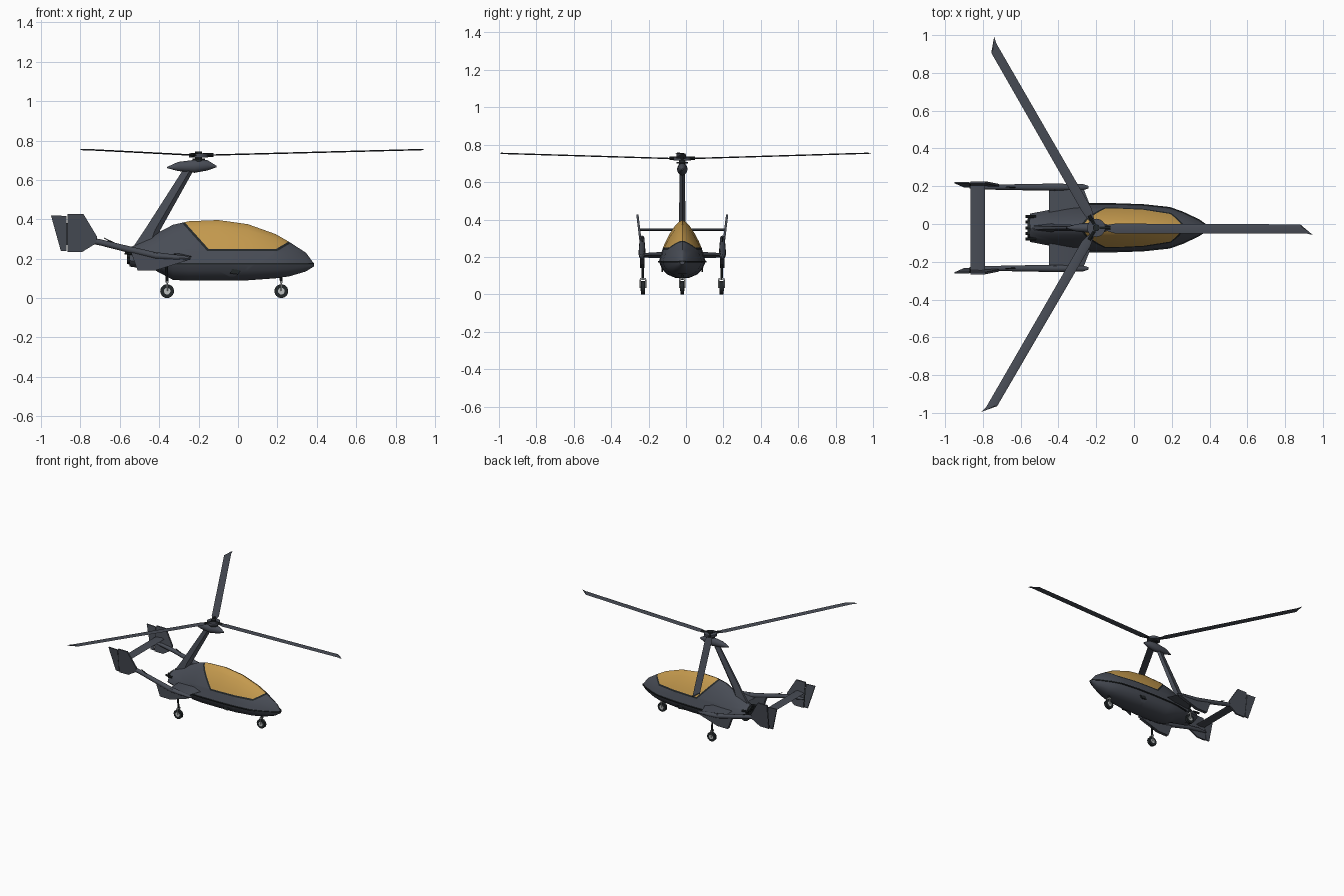
import bpy, bmesh, math
from mathutils import Vector, Matrix

if "Cube" in bpy.data.objects:
    bpy.data.objects.remove(bpy.data.objects["Cube"])

YC = -0.02      # centre line of the airframe
SIDE = 0.215    # boom and main wheel offset
parts = []


def material(name, rgb):
    m = bpy.data.materials.new(name)
    m.use_nodes = True
    m.diffuse_color = (*rgb, 1)
    m.node_tree.nodes["Principled BSDF"].inputs["Base Color"].default_value = (*rgb, 1)
    return m


slate = material("slate_grey", (0.065, 0.073, 0.092))
amber = material("amber_glass", (0.55, 0.32, 0.075))
black = material("black_trim", (0.016, 0.02, 0.022))
silver = material("light_metal", (0.5, 0.52, 0.52))


def finish(name, bm, *mats):
    bmesh.ops.recalc_face_normals(bm, faces=bm.faces)
    me = bpy.data.meshes.new(name)
    bm.to_mesh(me)
    bm.free()
    for m in mats:
        me.materials.append(m)
    ob = bpy.data.objects.new(name, me)
    bpy.context.collection.objects.link(ob)
    parts.append(ob)
    return ob


def loft(rings):
    bm = bmesh.new()
    rows = [[bm.verts.new(p) for p in r] for r in rings]
    n = len(rows[0])
    for a, b in zip(rows, rows[1:]):
        for i in range(n):
            j = (i + 1) % n
            bm.faces.new((a[i], a[j], b[j], b[i]))
    bm.faces.new(rows[0])
    bm.faces.new(rows[-1])
    return bm


def extrude(name, pts, vec, mat):
    return finish(name, loft([pts, [Vector(p) + Vector(vec) for p in pts]]), mat)


def slab(name, xz, y, thick, mat):
    return extrude(name, [(x, y - thick / 2, z) for x, z in xz], (0, thick, 0), mat)


def tube(name, a, b, r, mat, sides=16, r2=None):
    a, b = Vector(a), Vector(b)
    bm = bmesh.new()
    turn = (b - a).to_track_quat('Z', 'Y').to_matrix().to_4x4()
    bmesh.ops.create_cone(bm, cap_ends=True, segments=sides, radius1=r,
                          radius2=r if r2 is None else r2, depth=(b - a).length,
                          matrix=Matrix.Translation((a + b) / 2) @ turn)
    return finish(name, bm, mat)


def spindle(name, y, stations, mat, sides=16):
    # stations: x, z, half height, half width
    return finish(name, loft([[(x, y + w * math.cos(t), z + h * math.sin(t))
                               for t in (math.tau * i / sides for i in range(sides))]
                              for x, z, h, w in stations]), mat)


# Fuselage stations: x, keel, chine, roof, half width
hull = [(0.385, 0.16, 0.168, 0.176, 0.012), (0.345, 0.135, 0.175, 0.23, 0.04),
        (0.26, 0.11, 0.175, 0.285, 0.08), (0.19, 0.10, 0.175, 0.325, 0.105),
        (0.05, 0.09, 0.175, 0.375, 0.12), (-0.1, 0.088, 0.175, 0.396, 0.125),
        (-0.25, 0.088, 0.175, 0.39, 0.125), (-0.33, 0.092, 0.175, 0.372, 0.118),
        (-0.42, 0.14, 0.175, 0.325, 0.10), (-0.55, 0.16, 0.19, 0.255, 0.075)]
lower = [(0.3, 1), (0.66, 0.78), (0.88, 0.42), (1, 0)]
upper = [(0.92, 0.16), (0.83, 0.33), (0.7, 0.5), (0.54, 0.67), (0.33, 0.85), (0.15, 0.96)]


def hull_ring(x, zb, zc, zt, w):
    half = [(u * w, zc - v * (zc - zb)) for u, v in lower]
    half += [(u * w, zc + v * (zt - zc)) for u, v in upper]
    ring = half + [(0, zt)] + [(-y, z) for y, z in reversed(half)] + [(0, zb)]
    return [(x, YC + y, z) for y, z in ring]


bm = loft([hull_ring(*s) for s in hull])
# Canopy glass bounded by three planes, with a dark frame around it
planes = [(Vector((0, 0, 0.25)), Vector((0, 0, 1))),
          (Vector((-0.15, 0, 0.25)), Vector((0.145, 0, 0.13)).normalized()),
          (Vector((0.195, 0, 0.25)), Vector((-0.05, 0, 0.085)).normalized())]
FRAME = 0.012
for co, no in planes:
    for off in (0, FRAME):
        bmesh.ops.bisect_plane(bm, geom=bm.verts[:] + bm.edges[:] + bm.faces[:],
                               plane_co=co - no * off, plane_no=no, dist=1e-5)
for f in bm.faces:
    d = min((f.calc_center_median() - co).dot(no) for co, no in planes)
    f.material_index = 1 if d > 0 else 2 if d > -FRAME else 0
finish("fuselage", bm, slate, amber, black)

# Chine strip and nose lip
edge = [(x, w + 0.005) for x, _, _, _, w in hull[:-1]]
extrude("chine_strip", [(x, YC + w, 0.17) for x, w in edge]
        + [(x, YC - w, 0.17) for x, w in reversed(edge)], (0, 0, 0.008), black)

# Engine bay at the rear
spindle("engine_block", YC, [(-0.5, 0.2, 0.05, 0.06), (-0.565, 0.21, 0.035, 0.05)], black, 8)
for i in range(5):
    y = YC + (i - 2) * 0.03
    tube("exhaust_pipe", (-0.52, y, 0.225), (-0.575, y, 0.23), 0.008, black, 8)

# Rotor mast and gearbox pod
mast = loft([[(xf, YC, zf), ((xf * 2 + xr) / 3, YC + t, zf), (xr, YC + t * 0.4, zr),
              (xr, YC - t * 0.4, zr), ((xf * 2 + xr) / 3, YC - t, zf)]
             for xf, zf, xr, zr, t in ((-0.225, 0.65, -0.28, 0.65, 0.014),
                                       (-0.395, 0.345, -0.475, 0.345, 0.018),
                                       (-0.42, 0.23, -0.545, 0.24, 0.03))])
finish("rotor_mast", mast, slate)
spindle("gearbox_pod", YC, [(-0.36, 0.663, 0.003, 0.003), (-0.305, 0.668, 0.023, 0.02),
                            (-0.22, 0.669, 0.033, 0.028), (-0.155, 0.674, 0.026, 0.022),
                            (-0.11, 0.668, 0.004, 0.004)], slate)

# Rotor head
HUB = Vector((-0.2, YC, 0))
tube("rotor_shaft", HUB + Vector((0, 0, 0.68)), HUB + Vector((0, 0, 0.745)), 0.018, black)
tube("rotor_plate", HUB + Vector((0, 0, 0.715)), HUB + Vector((0, 0, 0.733)), 0.048, slate, 24)
tube("swash_plate", HUB + Vector((0, 0, 0.7)), HUB + Vector((0, 0, 0.708)), 0.032, black, 24)

# Three coned blades with swept tips
for k in range(3):
    turn = Matrix.Translation(HUB) @ Matrix.Rotation(math.tau * k / 3, 4, 'Z')
    rings = []
    for lead, trail, front, back in ((0.04, 0.04, 0.012, -0.012), (0.1, 0.1, 0.022, -0.03),
                                     (1.08, 1.11, 0.018, -0.03), (1.125, 1.147, -0.02, -0.038)):
        mid, my = lead * 0.7 + trail * 0.3, front * 0.7 + back * 0.3
        rings.append([turn @ Vector((r, y, 0.724 + 0.026 * r + h)) for r, y, h in
                      ((lead, front, 0), (mid, my, 0.004), (trail, back, 0), (mid, my, -0.003))])
    finish("rotor_blade", loft(rings), slate)
    tube("blade_grip", turn @ Vector((0.02, 0, 0.727)), turn @ Vector((0.075, 0, 0.727)), 0.01, black, 10)


def wheel(name, x, y, top):
    hub = Vector((x, y, 0.035))
    across = Vector((0, 1, 0))
    tube(name + "_tire", hub - across * 0.01, hub + across * 0.01, 0.035, black, 24)
    tube(name + "_rim", hub - across * 0.012, hub + across * 0.012, 0.017, silver, 16)
    for s in (-1, 1):
        side = across * s * 0.014
        tube(name + "_fork", hub + side, hub + side + Vector((0, 0, 0.045)), 0.004, silver, 8)
    slab(name + "_fork_bridge", [(x - 0.006, 0.076), (x + 0.006, 0.076),
                                 (x + 0.006, 0.086), (x - 0.006, 0.086)], y, 0.034, silver)
    tube(name + "_strut", (x, y, 0.08), (x - 0.005, y, top), 0.007, black, 10)


wheel("nose_wheel", 0.22, YC, 0.13)

# Paired wings, booms, fins and main wheels
for s, side in ((1, "left"), (-1, "right")):
    y = YC + s * SIDE
    wing = [[(xb, yy, z), (xb * 0.35 + xf * 0.65, yy, z + t), (xf, yy, z),
             (xb * 0.35 + xf * 0.65, yy, z - t)]
            for xb, xf, yy, z, t in ((-0.45, -0.21, YC + s * 0.06, 0.212, 0.018),
                                     (-0.45, -0.27, y, 0.208, 0.012))]
    finish(side + "_wing", loft(wing), slate)
    spindle(side + "_boom", y, [(-0.24, 0.2, 0.005, 0.006), (-0.27, 0.202, 0.013, 0.016),
                                (-0.42, 0.215, 0.018, 0.019), (-0.56, 0.248, 0.017, 0.017),
                                (-0.7, 0.283, 0.016, 0.014), (-0.8, 0.3, 0.014, 0.013),
                                (-0.87, 0.305, 0.006, 0.008)], slate, 12)
    slab(side + "_wheel_fairing", [(-0.55, 0.25), (-0.51, 0.14), (-0.42, 0.14),
                                   (-0.26, 0.19), (-0.3, 0.21)], y, 0.024, slate)
    tube(side + "_boom_spike", (-0.6, y, 0.262), (-0.68, y, 0.305), 0.006, black, 8, 0.002)
    fin = [(-0.865, 0.427), (-0.785, 0.427), (-0.715, 0.31), (-0.725, 0.275),
           (-0.79, 0.235), (-0.865, 0.235)]
    rudder = [(-0.95, 0.42), (-0.872, 0.417), (-0.872, 0.24), (-0.9, 0.24)]
    for name, outline, thick in (("fin", fin, 0.012), ("rudder", rudder, 0.008)):
        extrude(side + "_" + name, [(x, YC + s * (0.217 + 0.12 * (z - 0.235)) - thick / 2, z)
                                    for x, z in outline], (0, thick, 0), slate)
    tube(side + "_rudder_hinge", (-0.868, YC + s * 0.221, 0.27),
         (-0.868, YC + s * 0.234, 0.38), 0.005, black, 8)
    wheel(side + "_main_wheel", -0.36, YC + s * 0.21, 0.18)
    # Belly side intake
    slab(side + "_intake", [(-0.04, 0.125), (0.0, 0.12), (0.015, 0.14), (-0.03, 0.148)],
         YC + s * 0.107, 0.009, black)

# Tailplane joining the fins
tail = [(-0.865, 0.345), (-0.81, 0.352), (-0.79, 0.345), (-0.81, 0.338)]
slab("tailplane", tail, YC, 0.46, slate)

# Smooth shading with kept edges
bpy.ops.object.select_all(action='DESELECT')
for ob in parts:
    ob.select_set(True)
bpy.context.view_layer.objects.active = parts[0]
bpy.ops.object.shade_smooth_by_angle(angle=math.radians(32))
